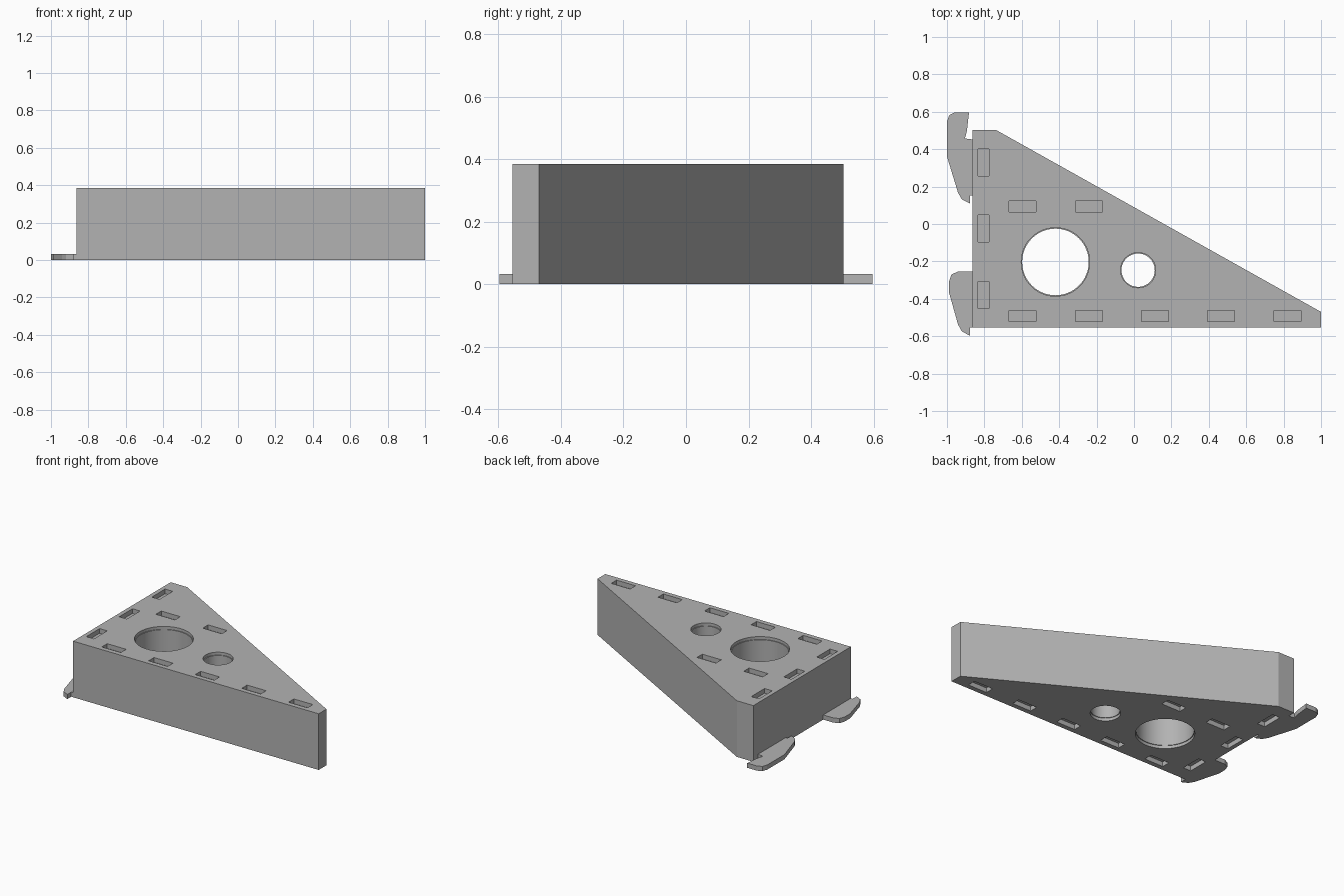
import bpy, bmesh
from math import cos, sin, tau

cube = bpy.data.objects.get("Cube")
if cube:
    bpy.data.objects.remove(cube, do_unlink=True)

HEIGHT = 0.385
PLATE = 0.032

grey = bpy.data.materials.new("plain grey")
grey.use_nodes = True
colour = (0.45, 0.45, 0.45, 1)
grey.diffuse_color = colour
grey.node_tree.nodes["Principled BSDF"].inputs["Base Color"].default_value = colour


def loft(bm, sections):
    """Closed solid through matching outlines, each given as (points, z)."""
    rings = [[bm.verts.new((x, y, z)) for x, y in pts] for pts, z in sections]
    n = len(rings[0])
    bm.faces.new(rings[0][::-1])
    bm.faces.new(rings[-1])
    for low, high in zip(rings, rings[1:]):
        for i in range(n):
            j = (i + 1) % n
            bm.faces.new((low[i], low[j], high[j], high[i]))


def make_object(name, bm):
    bmesh.ops.recalc_face_normals(bm, faces=bm.faces)
    mesh = bpy.data.meshes.new(name)
    bm.to_mesh(mesh)
    bm.free()
    mesh.materials.append(grey)
    obj = bpy.data.objects.new(name, mesh)
    bpy.context.collection.objects.link(obj)
    return obj


def prism(name, pts, z0, z1):
    bm = bmesh.new()
    loft(bm, [(pts, z0), (pts, z1)])
    return make_object(name, bm)


def circle(cx, cy, r, n=64):
    return [(cx + r * cos(tau * i / n), cy + r * sin(tau * i / n)) for i in range(n)]


def rectangle(cx, cy, w, d):
    return [(cx + sx * w / 2, cy + sy * d / 2)
            for sx, sy in ((-1, -1), (1, -1), (1, 1), (-1, 1))]


# Wedge body with clipped corners
LEFT, FRONT, BACK = -0.863, -0.554, 0.503
body = prism("wedge_body", [(LEFT, FRONT), (1, FRONT), (1, -0.47),
                            (-0.738, BACK), (LEFT, BACK)], 0, HEIGHT)

# Cutters: two round holes with a slim rim step, and slots in both plates
cut = bmesh.new()
for cx, cy, r in ((-0.42, -0.203, 0.183), (0.022, -0.247, 0.094)):
    wide, slim = circle(cx, cy, r), circle(cx, cy, r - 0.005)
    loft(cut, [(wide, -0.1), (wide, 0.02), (slim, 0.02),
               (slim, HEIGHT - 0.02), (wide, HEIGHT - 0.02), (wide, HEIGHT + 0.1)])

SLOT, WIDTH = 0.144, 0.058
slots = [(-0.805, y, WIDTH, SLOT) for y in (0.329, -0.024, -0.38)]
slots += [(x, 0.094, SLOT, WIDTH) for x in (-0.596, -0.241)]
slots += [(x, -0.492, SLOT, WIDTH) for x in (-0.596, -0.241, 0.112, 0.465, 0.82)]
for slot in slots:
    outline = rectangle(*slot)
    loft(cut, [(outline, -0.1), (outline, PLATE)])
    loft(cut, [(outline, HEIGHT - PLATE), (outline, HEIGHT + 0.1)])
cutter = make_object("cutter", cut)
cutter.hide_render = True

# Apply the cut, then drop the cutter
mod = body.modifiers.new("holes", "BOOLEAN")
mod.operation = "DIFFERENCE"
mod.solver = "EXACT"
mod.object = cutter
bpy.context.view_layer.objects.active = body
body.select_set(True)
bpy.ops.object.modifier_apply(modifier=mod.name)
bpy.data.objects.remove(cutter, do_unlink=True)
bpy.ops.object.shade_smooth_by_angle(angle=0.5)

# Flat mounting hooks on the left edge of the base
prism("back_hook", [(LEFT, 0.452), (-0.904, 0.457), (-0.893, 0.5), (-0.882, 0.597),
                    (-0.957, 0.597), (-0.987, 0.583), (-1, 0.548), (-1, 0.361),
                    (-0.941, 0.168), (-0.92, 0.131), (-0.877, 0.11),
                    (-0.877, 0.152), (LEFT, 0.152)], 0, PLATE)
prism("front_hook", [(LEFT, -0.254), (-0.941, -0.254), (-0.976, -0.27), (-0.989, -0.307),
                     (-0.989, -0.366), (-0.941, -0.537), (-0.92, -0.575),
                     (-0.877, -0.597), (-0.877, FRONT), (LEFT, FRONT)], 0, PLATE)
